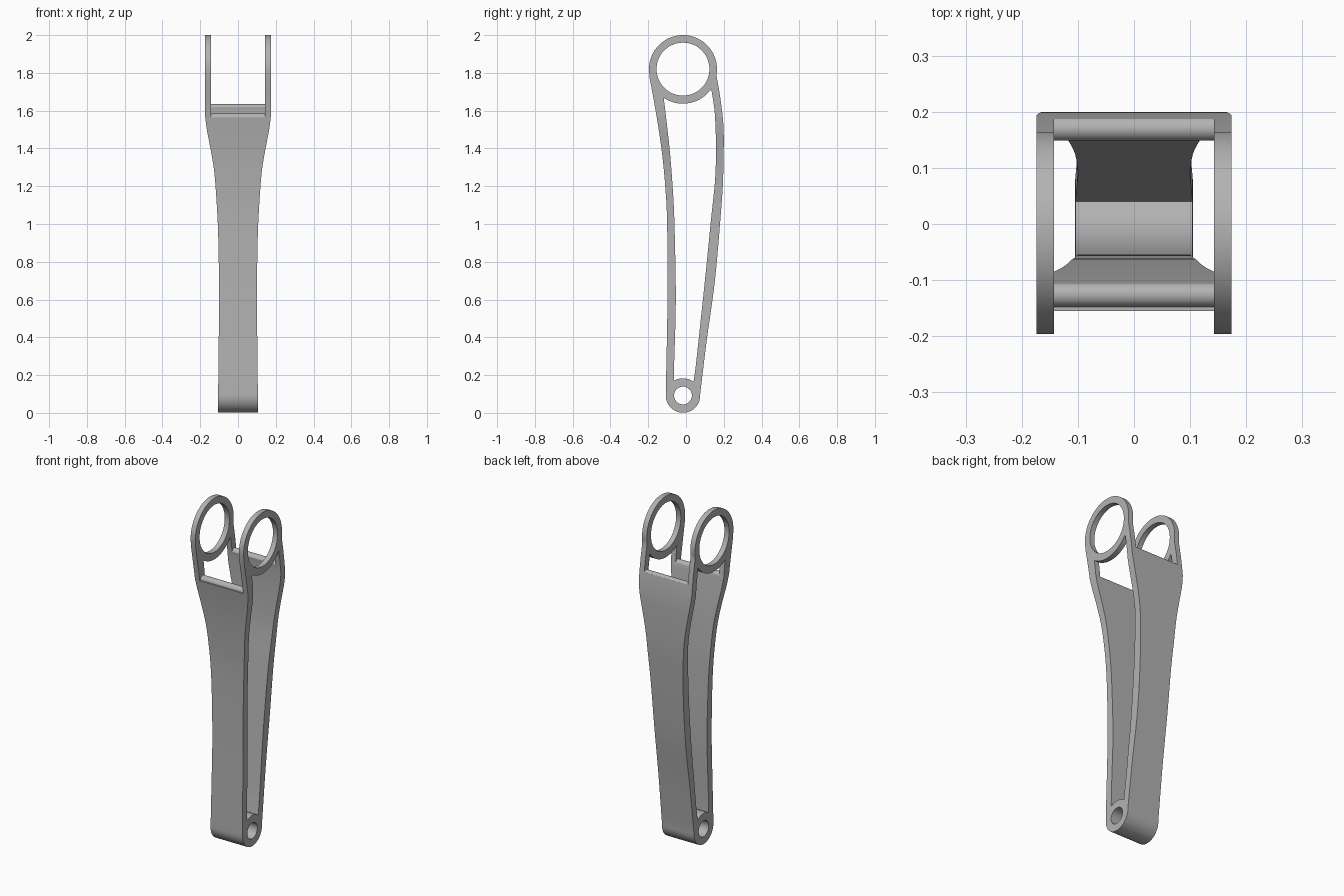
import bpy
import bmesh
from math import cos, sin, radians
from mathutils import Vector

if "Cube" in bpy.data.objects:
    bpy.data.objects.remove(bpy.data.objects["Cube"])

RING, HUB = (-0.016, 1.82), (-0.016, 0.092)
RING_R, HUB_R = 0.18, 0.091
SLOT_HALF = 0.143


def arc(center, r, start, end, n):
    """Points on a circle in the side plane, angles in degrees."""
    step = (end - start) / n
    return [(center[0] + r * cos(radians(start + i * step)),
             center[1] + r * sin(radians(start + i * step))) for i in range(n + 1)]


def smooth(points, n=6):
    """Catmull-Rom curve through a few points."""
    p = [Vector(q) for q in points]
    p = [2 * p[0] - p[1]] + p + [2 * p[-1] - p[-2]]
    out = []
    for a, b, c, d in zip(p, p[1:], p[2:], p[3:]):
        for i in range(n):
            t = i / n
            out.append(tuple(0.5 * (2 * b + (c - a) * t + (2 * a - 5 * b + 4 * c - d) * t * t
                                    + (3 * b - a - 3 * c + d) * t ** 3)))
    return out + [tuple(p[-2])]


def prism(name, outline, half, axis="x"):
    """Extrude an outline symmetrically along x (side profile) or y (front profile)."""
    def place(u, z, d):
        return (d, u, z) if axis == "x" else (u, d, z)
    bm = bmesh.new()
    near, far = ([bm.verts.new(place(u, z, d)) for u, z in outline] for d in (-half, half))
    bm.faces.new(near)
    bm.faces.new(far)
    for i in range(len(near)):
        bm.faces.new((near[i - 1], near[i], far[i], far[i - 1]))
    bmesh.ops.recalc_face_normals(bm, faces=bm.faces)
    mesh = bpy.data.meshes.new(name)
    bm.to_mesh(mesh)
    bm.free()
    obj = bpy.data.objects.new(name, mesh)
    bpy.context.collection.objects.link(obj)
    return obj


def combine(obj, cutter, operation):
    mod = obj.modifiers.new(cutter.name, "BOOLEAN")
    mod.operation, mod.solver, mod.object = operation, "EXACT", cutter
    bpy.context.view_layer.objects.active = obj
    bpy.ops.object.modifier_apply(modifier=mod.name)
    bpy.data.objects.remove(cutter)


# Side outline: front arm, large eye, back arm, small hub
front_edge = smooth([(-0.107, 0.1), (-0.098, 0.6), (-0.10, 1.0), (-0.11, 1.2),
                     (-0.13, 1.4), (-0.161, 1.6), (-0.192, 1.77)])
back_edge = smooth([(0.163, 1.775), (0.18, 1.68), (0.196, 1.55), (0.2, 1.44), (0.196, 1.23),
                    (0.184, 1.05), (0.153, 0.70), (0.11, 0.386), (0.075, 0.1)])
outline = (front_edge + arc(RING, RING_R, 188, -9, 48) + back_edge
           + arc(HUB, HUB_R, -4, -176, 28))
body = prism("forked_lever_arm", outline, 0.3)

# Long window between the two arms
inner_front = smooth([(-0.063, 0.25), (-0.054, 0.6), (-0.061, 1.0), (-0.071, 1.2),
                      (-0.087, 1.4), (-0.112, 1.62)])
inner_back = smooth([(0.146, 1.64), (0.153, 1.577), (0.158, 1.445), (0.155, 1.25),
                     (0.132, 1.02), (0.10, 0.70), (0.052, 0.25)])
window = inner_front + arc(RING, 0.183, 236, 325, 20) + inner_back + arc(HUB, HUB_R, 52, 121, 12)
combine(body, prism("window", window, 0.5), "DIFFERENCE")

# Round holes of the eye and the hub
for name, center, r in (("eye_hole", RING, 0.14), ("hub_hole", HUB, 0.047)):
    combine(body, prism(name, arc(center, r, 0, 354, 59), 0.5), "DIFFERENCE")

# Slot of the fork, leaving rounded top edges on both plates
slot = ([(-0.4, 1.563)] + arc((-0.126, 1.563), 0.022, 180, 0, 12) + [(-0.088, 1.5), (0.14, 1.5)]
        + arc((0.17, 1.613), 0.022, 180, 0, 12) + [(0.4, 1.613), (0.4, 2.2), (-0.4, 2.2)])
combine(body, prism("slot", slot, SLOT_HALF), "DIFFERENCE")

# Waisted front silhouette
side = smooth([(0.105, -0.1), (0.105, 0.1), (0.102, 0.4), (0.10, 0.6), (0.102, 0.8), (0.107, 1.0),
               (0.119, 1.2), (0.129, 1.3), (0.146, 1.4), (0.165, 1.5), (0.174, 1.57)])
side.append((0.174, 2.2))
waist = side + [(-x, z) for x, z in reversed(side)]
combine(body, prism("waist", waist, 0.6, "y"), "INTERSECT")

# Plain grey finish
grey = bpy.data.materials.new("grey_metal")
grey.use_nodes = True
colour = (0.45, 0.45, 0.45, 1)
grey.diffuse_color = colour
grey.node_tree.nodes["Principled BSDF"].inputs["Base Color"].default_value = colour
body.data.materials.clear()
body.data.materials.append(grey)

bpy.ops.object.select_all(action="DESELECT")
body.select_set(True)
bpy.context.view_layer.objects.active = body
bpy.ops.object.shade_smooth_by_angle(angle=radians(30))
